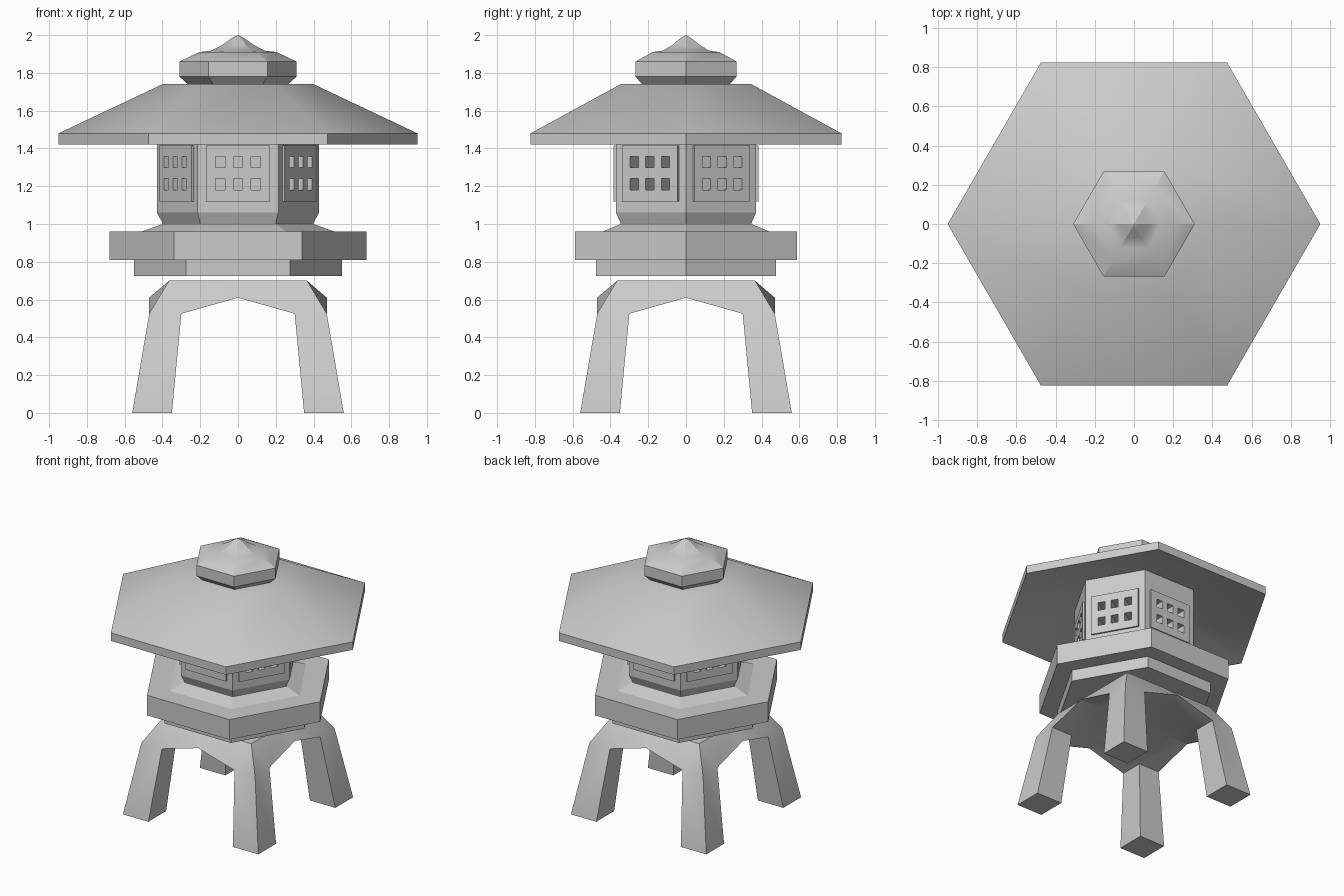
import bpy, bmesh
from math import pi, cos, sin, radians
from mathutils import Matrix, Vector

if "Cube" in bpy.data.objects:
    bpy.data.objects.remove(bpy.data.objects["Cube"])


def finish(name, bm, smooth=None):
    bmesh.ops.recalc_face_normals(bm, faces=bm.faces)
    me = bpy.data.meshes.new(name)
    bm.to_mesh(me)
    bm.free()
    ob = bpy.data.objects.new(name, me)
    bpy.context.collection.objects.link(ob)
    if smooth:
        bpy.ops.object.select_all(action='DESELECT')
        ob.select_set(True)
        bpy.context.view_layer.objects.active = ob
        bpy.ops.object.shade_smooth_by_angle(angle=radians(smooth))
    return ob


def hex_lathe(name, profile, smooth=None, n=6):
    """Closed six-sided solid from (radius, z) points, bottom to top."""
    bm = bmesh.new()
    rings = []
    for r, z in profile:
        if r == 0:
            rings.append([bm.verts.new((0, 0, z))] * n)
        else:
            rings.append([bm.verts.new((r * cos(2 * pi * i / n), r * sin(2 * pi * i / n), z))
                          for i in range(n)])
    for a, b in zip(rings, rings[1:]):
        for i in range(n):
            j = (i + 1) % n
            bm.faces.new(list(dict.fromkeys((a[i], a[j], b[j], b[i]))))
    return finish(name, bm, smooth)


def add_wall_box(bm, k, dist, tang, z):
    """Box given as (min, max) ranges: outward, sideways and up, on hexagon wall k."""
    rng = (dist, tang, z)
    centre = Vector([(a + b) / 2 for a, b in rng])
    size = [b - a for a, b in rng]
    m = (Matrix.Rotation(radians(30 + 60 * k), 4, 'Z') @ Matrix.Translation(centre)
         @ Matrix.Diagonal((*size, 1)))
    bmesh.ops.create_cube(bm, size=1, matrix=m)


# Platform slabs
hex_lathe("lower_slab", [(0, .725), (.55, .725), (.55, .82), (0, .82)])
hex_lathe("platform", [(0, .81), (.68, .81), (.68, .96), (.51, .96), (.40, 1.0), (0, 1.0)])

# Light chamber
chamber = hex_lathe("chamber", [(0, .99), (.398, .99), (.40, 1.005), (.428, 1.06),
                                (.428, 1.58), (0, 1.58)])

# Window panels on the six walls
bm = bmesh.new()
for k in range(6):
    add_wall_box(bm, k, (.35, .383), (-.17, .17), (1.12, 1.415))
panels = finish("window_panels", bm)

# Small square window recesses, three by two on each wall
bm = bmesh.new()
for k in range(6):
    for t in (-.095, 0, .095):
        for z in (1.21, 1.328):
            add_wall_box(bm, k, (.285, .45), (t - .025, t + .025), (z - .03, z + .03))
cutter = finish("window_cutter", bm)
cutter.hide_render = True
cutter.hide_set(True)
for ob in (chamber, panels):
    mod = ob.modifiers.new("windows", 'BOOLEAN')
    mod.operation = 'DIFFERENCE'
    mod.solver = 'EXACT'
    mod.object = cutter

# Roof with a sloping underside
hex_lathe("roof", [(0, 1.56), (.42, 1.56), (.95, 1.42), (.95, 1.48), (.40, 1.74), (0, 1.74)], 32)

# Finial
hex_lathe("finial", [(0, 1.735), (.26, 1.735), (.31, 1.78), (.31, 1.86), (.205, 1.91),
                     (.14, 1.918), (.08, 1.95), (.035, 1.983), (0, 2.0)], 25)

# Four-legged stand: one quarter, mirrored twice
P = dict(
    t0=(0, 0, .70), tx=(.365, 0, .70), tc=(.365, .365, .70), ty=(0, .365, .70),
    ax=(.47, 0, .61), ay=(0, .47, .61),
    kc=(.47, .47, .525), kx=(.47, .30, .525), ky=(.30, .47, .525), ki=(.30, .30, .525),
    fc=(.56, .56, 0), fx=(.56, .35, 0), fy=(.35, .56, 0), fi=(.35, .35, 0),
    b0=(0, 0, .61), bx=(.30, 0, .61), by=(0, .30, .61))
FACES = ["t0 tx tc ty", "tx ax kx tc", "tc kx kc", "ty tc ky ay", "tc kc ky",
         "kc kx fx fc", "ky kc fc fy", "kx ki fi fx", "ki ky fy fi", "fc fx fi fy",
         "ax bx ki kx", "ay ky ki by", "b0 by ki bx"]
bm = bmesh.new()
for sx in (1, -1):
    for sy in (1, -1):
        v = {k: bm.verts.new((x * sx, y * sy, z)) for k, (x, y, z) in P.items()}
        for f in FACES:
            bm.faces.new([v[k] for k in f.split()])
bmesh.ops.remove_doubles(bm, verts=bm.verts, dist=1e-4)
finish("legged_stand", bm, 30)
